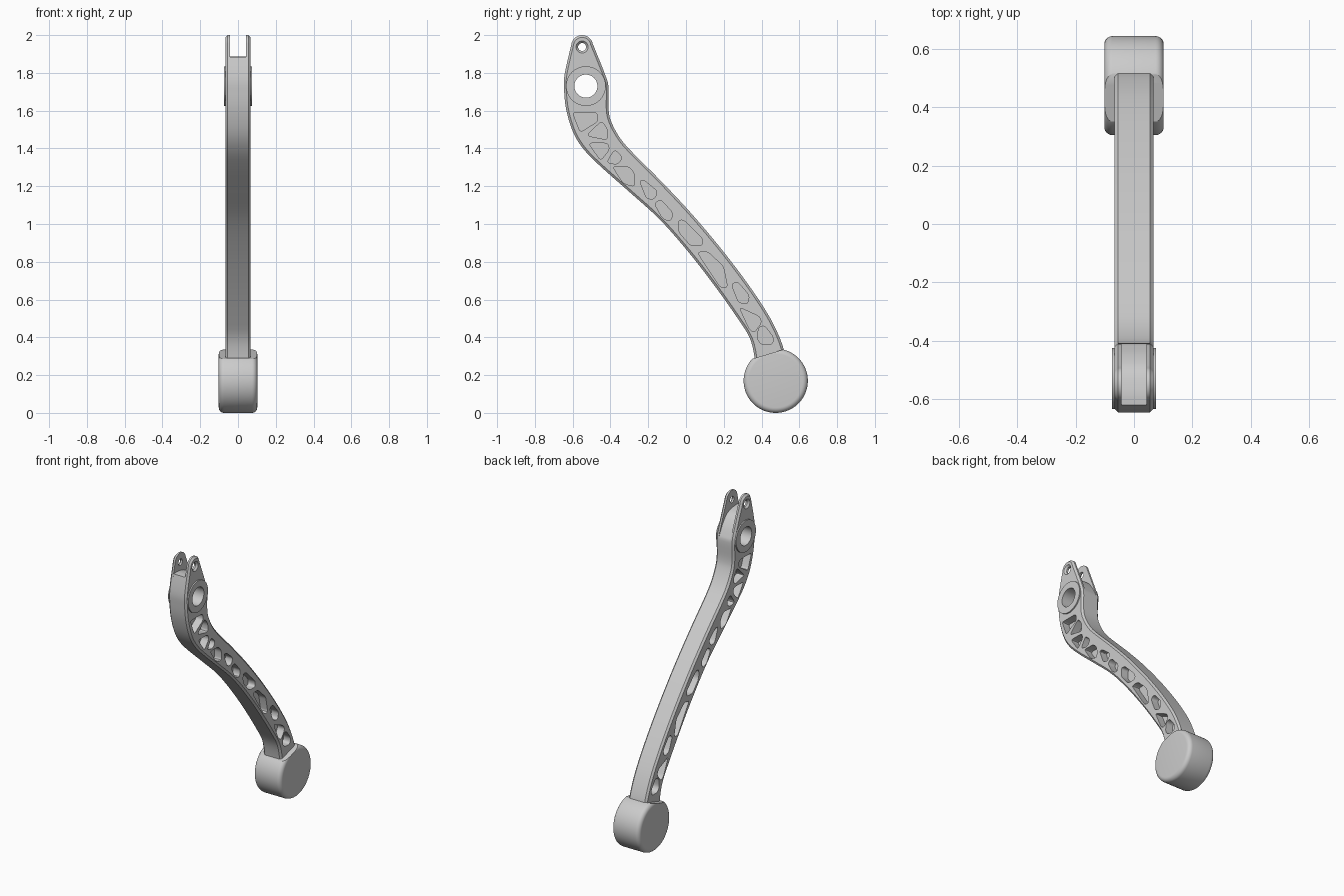
import bpy, bmesh
from math import sin, cos, pi, radians
from mathutils import Vector

if "Cube" in bpy.data.objects:
    bpy.data.objects.remove(bpy.data.objects["Cube"], do_unlink=True)

grey = bpy.data.materials.new("light_grey_metal")
grey.use_nodes = True
grey.diffuse_color = (0.6, 0.6, 0.6, 1)
grey.node_tree.nodes["Principled BSDF"].inputs["Base Color"].default_value = (0.6, 0.6, 0.6, 1)


def arc(centre, radius, count, start, end):
    return [Vector((centre[0] + radius * cos(start + (end - start) * i / count),
                    centre[1] + radius * sin(start + (end - start) * i / count)))
            for i in range(count)]


def circle(centre, radius, count=48):
    return arc(centre, radius, count, 0, 2 * pi)


def spline(points, steps=5):
    """Smooth open curve through the points."""
    p = [Vector(q) for q in points]
    p = [p[0]] + p + [p[-1]]
    out = []
    for a, b, c, d in zip(p, p[1:], p[2:], p[3:]):
        for i in range(steps):
            t = i / steps
            out.append(b + (c - a) * t / 2 + (a * 2 - b * 5 + c * 4 - d) * t * t / 2
                       + (b * 3 - a - c * 3 + d) * t ** 3 / 2)
    return out + [p[-1]]


def rounded(points, radius=0.02, steps=4):
    """Polygon with rounded corners."""
    p = [Vector(q) for q in points]
    out = []
    for i, corner in enumerate(p):
        ends = []
        for other in (p[i - 1], p[(i + 1) % len(p)]):
            edge = other - corner
            ends.append(corner + edge.normalized() * min(radius, edge.length * 0.45))
        for k in range(steps + 1):
            t = k / steps
            out.append(ends[0] * (1 - t) ** 2 + corner * 2 * t * (1 - t) + ends[1] * t * t)
    return out


def inset(outline, amount):
    """Clockwise outline moved inward."""
    out = []
    for i, point in enumerate(outline):
        along = outline[(i + 1) % len(outline)] - outline[i - 1]
        out.append(point + Vector((along.y, -along.x)).normalized() * amount)
    return out


def add_slab(bm, x0, x1, loops):
    """Closed slab; each loop is (outline at x0, outline at x1), the first one outside, the rest holes."""
    rims = ([], [])
    for pair in loops:
        low, high = [[bm.verts.new((x, q[0], q[1])) for q in outline]
                     for x, outline in zip((x0, x1), pair)]
        for i in range(len(low)):
            bm.faces.new((low[i - 1], high[i - 1], high[i], low[i]))
            rims[0].append(bm.edges.get((low[i - 1], low[i])))
            rims[1].append(bm.edges.get((high[i - 1], high[i])))
    for rim in rims:
        bmesh.ops.triangle_fill(bm, use_beauty=True, edges=rim, normal=(1, 0, 0))


def straight(*outlines):
    return [(outline, outline) for outline in outlines]


def make_object(name, slabs):
    bm = bmesh.new()
    for slab in slabs:
        add_slab(bm, *slab)
    bmesh.ops.recalc_face_normals(bm, faces=bm.faces)
    mesh = bpy.data.meshes.new(name)
    bm.to_mesh(mesh)
    bm.free()
    mesh.materials.append(grey)
    obj = bpy.data.objects.new(name, mesh)
    bpy.context.scene.collection.objects.link(obj)
    return obj


def activate(obj):
    bpy.ops.object.select_all(action='DESELECT')
    obj.select_set(True)
    bpy.context.view_layer.objects.active = obj


HUB = (-0.53, 1.73)
PIN = (-0.55, 1.937)
PAD = (0.475, 0.17)

# Arm outline, clockwise from the foot
front_edge = spline([
    (0.365, 0.24), (0.362, 0.30), (0.336, 0.40), (0.267, 0.51), (0.15, 0.675),
    (0.01, 0.855), (-0.14, 1.025), (-0.30, 1.17), (-0.447, 1.30), (-0.537, 1.39),
    (-0.595, 1.48), (-0.632, 1.595), (-0.645, 1.70), (-0.643, 1.79), (-0.606, 1.955)])
back_edge = spline([
    (-0.494, 1.955), (-0.426, 1.785), (-0.41, 1.72), (-0.41, 1.605), (-0.394, 1.537),
    (-0.347, 1.452), (-0.278, 1.373), (-0.14, 1.235), (0.019, 1.066), (0.177, 0.88),
    (0.315, 0.70), (0.415, 0.553), (0.474, 0.447), (0.516, 0.341), (0.53, 0.25)])
tip = arc((-0.55, 1.942), 0.058, 16, radians(160), radians(12))
cheek = front_edge + tip + back_edge

# The middle of the arm stops at the fork floor, which drops away to the back
floor = spline([(-0.622, 1.885), (-0.57, 1.885), (-0.50, 1.865), (-0.45, 1.81), (-0.415, 1.745)])
middle = [p for p in front_edge if p.y < 1.88] + floor + [p for p in back_edge if p.y < 1.74]

# Lightening pockets along both cheeks
pockets = [rounded(corners) for corners in (
    [(-.6, 1.59), (-.47, 1.59), (-.465, 1.545), (-.56, 1.485)],
    [(-.447, 1.545), (-.415, 1.5), (-.415, 1.445), (-.526, 1.468)],
    [(-.516, 1.428), (-.415, 1.428), (-.405, 1.394), (-.452, 1.336)],
    [(-.378, 1.394), (-.336, 1.352), (-.362, 1.315), (-.42, 1.325)],
    [(-.389, 1.304), (-.304, 1.304), (-.272, 1.267), (-.272, 1.198), (-.33, 1.214)],
    [(-.246, 1.23), (-.22, 1.23), (-.15, 1.172), (-.167, 1.13), (-.209, 1.135)],
    [(-.167, 1.108), (-.135, 1.13), (-.07, 1.06), (-.08, 1.013), (-.124, 1.03)],
    [(-.04, 1.02), (-.01, 1.02), (.087, .923), (.087, .886), (.024, .886), (-.04, .96)],
    [(.06, .85), (.114, .854), (.198, .775), (.22, .664), (.183, .664)],
    [(.24, .68), (.272, .696), (.336, .62), (.325, .574), (.278, .585)],
    [(.283, .558), (.389, .51), (.4, .479), (.362, .426), (.336, .442)],
    [(.384, .452), (.415, .463), (.463, .4), (.458, .362), (.4, .362), (.378, .389)],
)]

# Lever arm: thin web, pocketed middle, fork cheeks and chamfered skins
bore, pin = circle(HUB, 0.061), circle(PIN, 0.021)
slabs = [(-0.015, 0.015, straight(middle, bore))]
for side in (1, -1):
    slabs += [
        (side * 0.015, side * 0.043, straight(middle, bore, *pockets)),
        (side * 0.043, side * 0.055, straight(cheek, bore, pin, *pockets)),
        (side * 0.055, side * 0.067, [(cheek, inset(cheek, 0.012)), (pin, circle(PIN, 0.032))]
         + straight(bore, *pockets)),
    ]
arm = make_object("lever_arm", slabs)

# Raised hub rings on both cheeks
hub = make_object("hub_rings", [(side * 0.06, side * 0.075, straight(circle(HUB, 0.105, 64), bore))
                                for side in (1, -1)])

# Round foot pad with softened rims
pad_rings = [(0.102 - 0.028 * (1 - cos(a)), 0.17 - 0.028 * (1 - sin(a)))
             for a in (radians(15 * k) for k in range(7))]
bm = bmesh.new()
profile = [(x, r) for x, r in pad_rings] + [(-x, r) for x, r in reversed(pad_rings)]
rings = [[bm.verts.new((x, p.x, p.y)) for p in circle(PAD, r, 96)] for x, r in profile]
for a, b in zip(rings, rings[1:]):
    for i in range(len(a)):
        bm.faces.new((a[i - 1], a[i], b[i], b[i - 1]))
bm.faces.new(rings[0])
bm.faces.new(rings[-1])

# Flat seat on the pad where the arm enters
up = Vector((0, -0.287, 0.958))
seat = Vector((0, *PAD)) + up * 0.147
cut = bmesh.ops.bisect_plane(bm, geom=bm.verts[:] + bm.edges[:] + bm.faces[:], dist=1e-5,
                             plane_co=seat, plane_no=up, clear_outer=True)
bmesh.ops.edgeloop_fill(bm, edges=[e for e in cut["geom_cut"] if isinstance(e, bmesh.types.BMEdge)])
bmesh.ops.recalc_face_normals(bm, faces=bm.faces)
pad_mesh = bpy.data.meshes.new("foot_pad")
bm.to_mesh(pad_mesh)
bm.free()
pad_mesh.materials.append(grey)
pad = bpy.data.objects.new("foot_pad", pad_mesh)
bpy.context.scene.collection.objects.link(pad)

for obj in (arm, hub, pad):
    activate(obj)
    bpy.ops.object.shade_smooth_by_angle(angle=radians(30))
